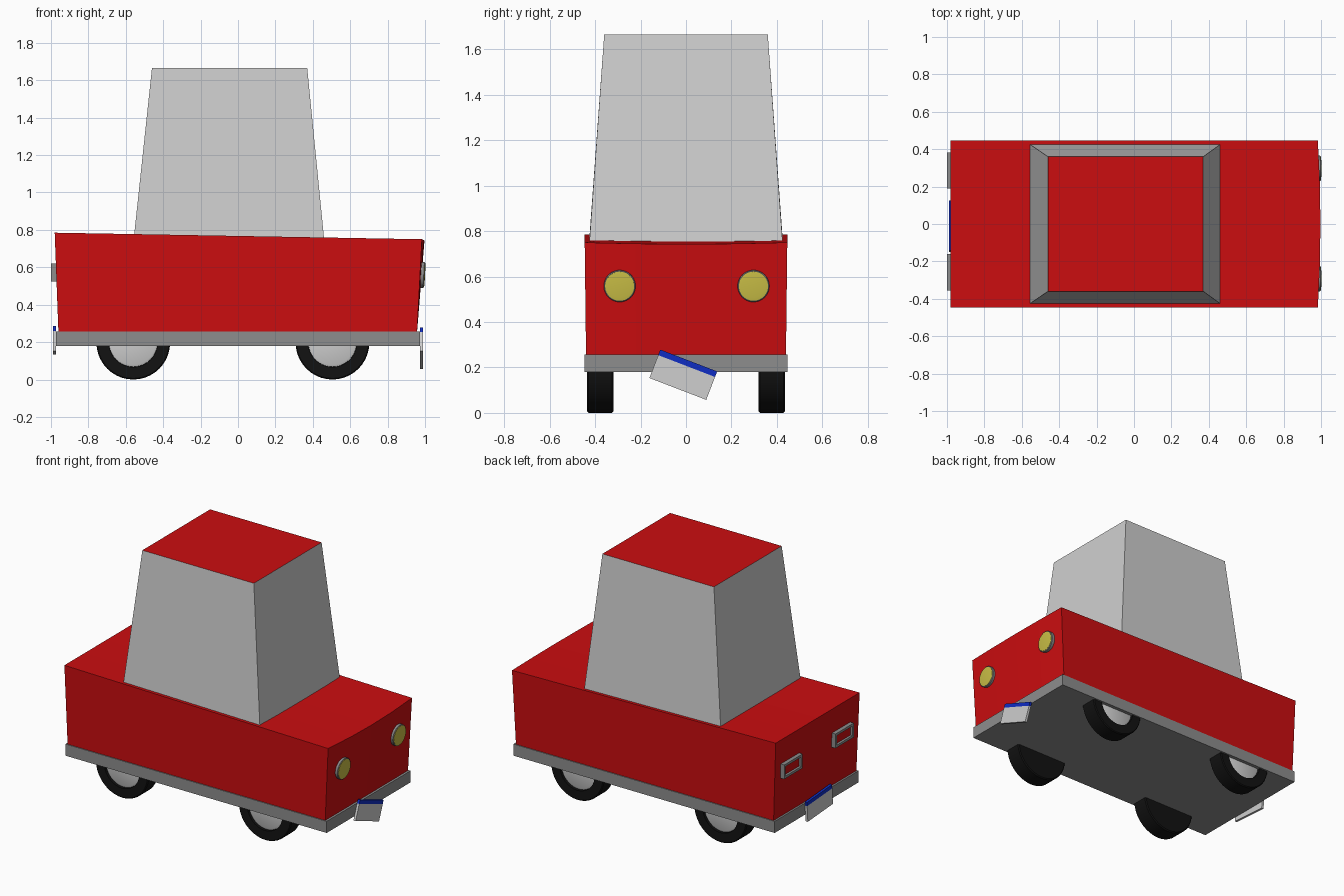
import bpy, bmesh, math
from mathutils import Matrix, Vector

if "Cube" in bpy.data.objects:
    bpy.data.objects.remove(bpy.data.objects["Cube"])


def mat(name, r, g, b):
    m = bpy.data.materials.new(name)
    m.diffuse_color = (r, g, b, 1)
    m.use_nodes = True
    m.node_tree.nodes["Principled BSDF"].inputs["Base Color"].default_value = m.diffuse_color
    return m


RED = mat("red paint", 0.6, 0.004, 0.005)
GLASS = mat("pale glass", 0.62, 0.62, 0.62)
GREY = mat("grey trim", 0.27, 0.27, 0.27)
BLACK = mat("black rubber", 0.006, 0.006, 0.006)
YELLOW = mat("lamp yellow", 0.58, 0.51, 0.06)
BLUE = mat("plate blue", 0.005, 0.026, 0.55)


def finish(bm, name, *mats):
    bmesh.ops.recalc_face_normals(bm, faces=bm.faces)
    me = bpy.data.meshes.new(name)
    bm.to_mesh(me)
    bm.free()
    for m in mats:
        me.materials.append(m)
    ob = bpy.data.objects.new(name, me)
    bpy.context.collection.objects.link(ob)
    return ob


def loft(name, rings, *mats):
    """Skin a list of closed rings and cap both ends."""
    bm = bmesh.new()
    vs = [[bm.verts.new(p) for p in ring] for ring in rings]
    n = len(vs[0])
    for a, b in zip(vs, vs[1:]):
        for i in range(n):
            bm.faces.new((a[i], a[(i + 1) % n], b[(i + 1) % n], b[i]))
    bm.faces.new(vs[0])
    bm.faces.new(vs[-1])
    return finish(bm, name, *mats)


def box(name, center, size, m, tilt=0, offset=(0, 0, 0)):
    bm = bmesh.new()
    mx = (Matrix.Translation(center) @ Matrix.Rotation(tilt, 4, 'X')
          @ Matrix.Translation(offset) @ Matrix.Diagonal((*size, 1)))
    bmesh.ops.create_cube(bm, size=1, matrix=mx)
    return finish(bm, name, m)


def lathe(name, profile, matrix, m, n=40):
    """Revolve (radius, height) points about z, then place by matrix."""
    bm = bmesh.new()
    rings = [[bm.verts.new(matrix @ Vector((r * math.cos(t), r * math.sin(t), h)))
              for t in (2 * math.pi * i / n for i in range(n))] for r, h in profile]
    for a, b in zip(rings, rings[1:]):
        for i in range(n):
            bm.faces.new((a[i], a[(i + 1) % n], b[(i + 1) % n], b[i]))
    bm.faces.new(rings[0])
    bm.faces.new(rings[-1])
    ob = finish(bm, name, m)
    bpy.context.view_layer.objects.active = ob
    ob.select_set(True)
    bpy.ops.object.shade_smooth_by_angle(angle=math.radians(35))
    ob.select_set(False)
    return ob


# Body: side profile swept across the width, nose slightly bowed
rings = []
for k in (-1, -0.5, 0, 0.5, 1):
    bow = 0.014 * (1 - k * k)
    rings.append([(-0.96, 0.44 * k, 0.25), (0.957, 0.44 * k, 0.25),
                  (0.983 + bow, 0.446 * k, 0.75 - bow * 0.5),
                  (-0.98, 0.446 * k, 0.785)])
loft("body", rings, RED)

# Bumper and floor pan
box("bumper_base", (0.0, 0, 0.218), (1.945, 0.892, 0.078), GREY)

# Cabin: tapered box whose four sides get inset windows
bm = bmesh.new()
low = [(-0.555, -0.425, 0.775), (0.46, -0.425, 0.755), (0.46, 0.425, 0.755), (-0.555, 0.425, 0.775)]
top = [(-0.46, -0.36, 1.665), (0.37, -0.36, 1.665), (0.37, 0.36, 1.665), (-0.46, 0.36, 1.665)]
a = [bm.verts.new(p) for p in low]
b = [bm.verts.new(p) for p in top]
sides = [bm.faces.new((a[i], a[(i + 1) % 4], b[(i + 1) % 4], b[i])) for i in range(4)]
bm.faces.new(b)
bm.faces.new(a[::-1])
bmesh.ops.inset_individual(bm, faces=sides, thickness=0.032, depth=0, use_even_offset=True)
for f in sides:
    f.material_index = 1
finish(bm, "cabin", RED, GLASS)

# Wheels: tyre with recessed outer face, pale hub inside it
for end, x in (("rear", -0.56), ("front", 0.505)):
    for side, s in (("right", -1), ("left", 1)):
        mx = Matrix.Translation((x, s * 0.32, 0.197)) @ Matrix.Rotation(-s * math.pi / 2, 4, 'X')
        lathe(f"{end}_{side}_tyre", [(0.19, 0), (0.197, 0.006), (0.197, 0.109), (0.191, 0.115),
                                     (0.13, 0.115), (0.13, 0.08)], mx, BLACK)
        lathe(f"{end}_{side}_hub", [(0.129, 0.07), (0.129, 0.098), (0.118, 0.103)], mx, GLASS)

# Headlights: grey rim with yellow lens
lean = Matrix.Rotation(math.radians(93), 4, 'Y')
for side, y in (("right", -0.292), ("left", 0.297)):
    mx = Matrix.Translation((0.955, y, 0.56)) @ lean
    lathe(f"{side}_headlight_rim", [(0.07, 0), (0.07, 0.038), (0.066, 0.041)], mx, GREY)
    lathe(f"{side}_headlight_lens", [(0.064, 0.03), (0.064, 0.043), (0.05, 0.045)], mx, YELLOW)

# Tail lights: rectangular grey frame around a red lens
for side, y in (("right", -0.258), ("left", 0.286)):
    for s in (-1, 1):
        box(f"{side}_tail_frame_bar_{s}", (-0.98, y, 0.572 + s * 0.04), (0.04, 0.195, 0.016), GREY)
        box(f"{side}_tail_frame_post_{s}", (-0.98, y + s * 0.09, 0.572), (0.04, 0.015, 0.095), GREY)
    box(f"{side}_tail_lens", (-0.97, y, 0.572), (0.03, 0.17, 0.07), RED)

# Number plates: crooked in front, nearly level behind, blue strip on top
for end, x, z, tilt in (("front", 0.98, 0.168, -21), ("rear", -0.981, 0.209, -4)):
    t = math.radians(tilt)
    box(f"{end}_plate", (x, -0.012, z), (0.016, 0.268, 0.108), GLASS, t, (0, 0, -0.013))
    box(f"{end}_plate_strip", (x, -0.012, z), (0.016, 0.268, 0.026), BLUE, t, (0, 0, 0.054))
